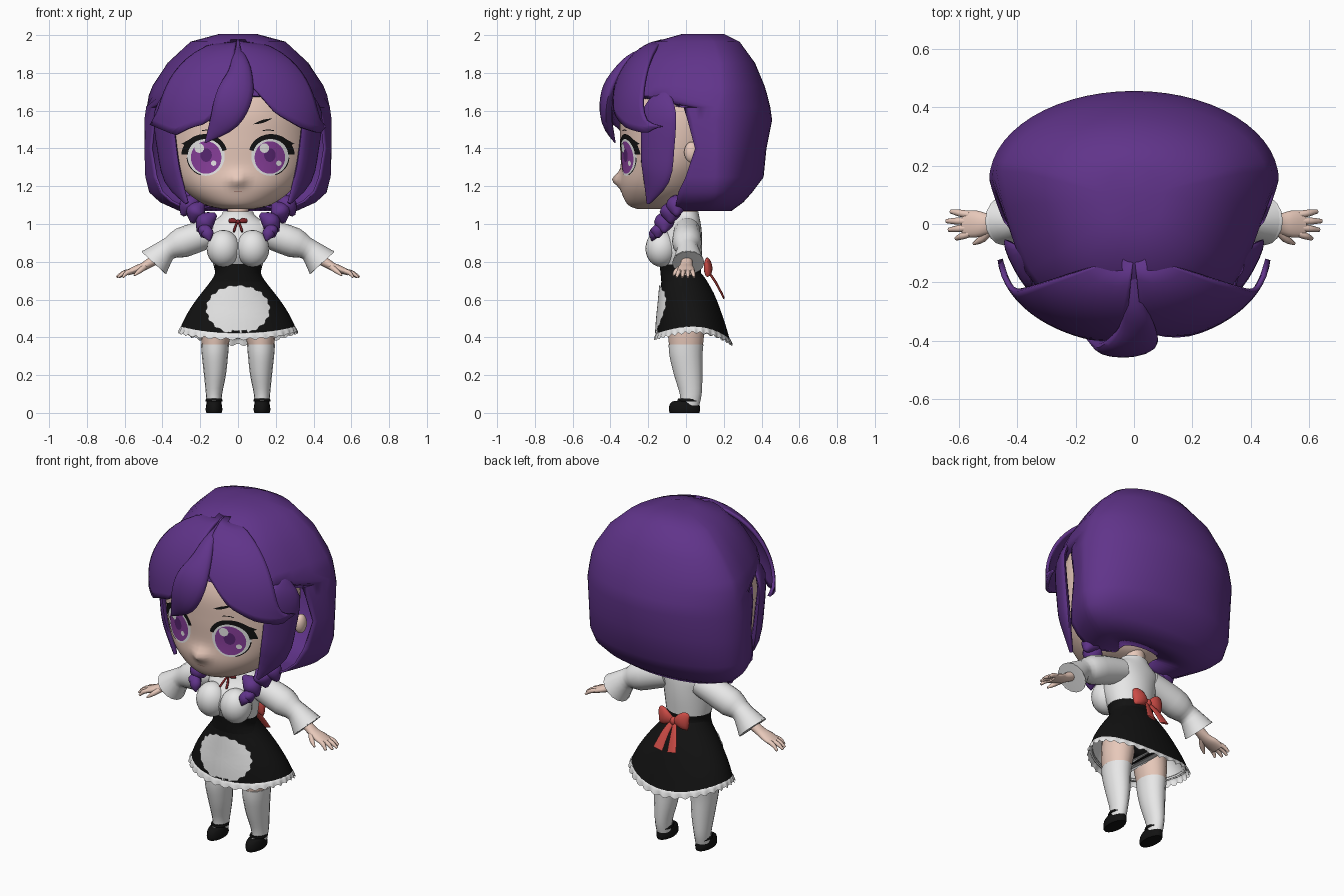
import bpy, bmesh
from math import sin, cos, pi, radians, atan2, acos, sqrt, exp
from mathutils import Vector
from mathutils.bvhtree import BVHTree

if "Cube" in bpy.data.objects:
    bpy.data.objects.remove(bpy.data.objects["Cube"])


def material(name, r, g, b):
    m = bpy.data.materials.new(name)
    m.use_nodes = True
    m.diffuse_color = (r, g, b, 1)
    m.node_tree.nodes["Principled BSDF"].inputs["Base Color"].default_value = (r, g, b, 1)
    return m


HAIR = material("hair purple", .118, .034, .255)
SKIN = material("skin", .80, .58, .49)
WHITE = material("white cloth", .82, .82, .82)
BLACK = material("black cloth", .006, .006, .006)
RED = material("bow red", .60, .07, .06)
WINE = material("ribbon dark red", .24, .02, .025)
IRIS = material("iris purple", .25, .05, .33)
PUPIL = material("pupil purple", .10, .02, .17)
LIP = material("lip brown", .50, .29, .24)


def grid(name, rows, mat, loop=True, cap=True, mirror=False, thick=0, face_front=False):
    """Skin rows of points into a smooth object."""
    bm = bmesh.new()
    vs = [[bm.verts.new(p) for p in r] for r in rows]
    for a, b in zip(vs, vs[1:]):
        for i in range(len(a) - (not loop)):
            j = (i + 1) % len(a)
            bm.faces.new((a[i], a[j], b[j], b[i]))
    if cap:
        bm.faces.new(vs[0][::-1])
        bm.faces.new(vs[-1])
    bmesh.ops.remove_doubles(bm, verts=bm.verts, dist=1e-5)
    bmesh.ops.recalc_face_normals(bm, faces=bm.faces)
    if face_front and sum(f.normal.y for f in bm.faces) > 0:
        bmesh.ops.reverse_faces(bm, faces=bm.faces)
    me = bpy.data.meshes.new(name)
    bm.to_mesh(me)
    bm.free()
    me.materials.append(mat)
    me.shade_smooth()
    me.set_sharp_from_angle(angle=radians(55))
    o = bpy.data.objects.new(name, me)
    bpy.context.collection.objects.link(o)
    if thick:
        m = o.modifiers.new("thickness", 'SOLIDIFY')
        m.thickness, m.offset = thick, 0
    if mirror:
        o.modifiers.new("mirror", 'MIRROR').use_mirror_merge = False
    return o


def spline(pts, k):
    """Catmull-Rom interpolation of tuples."""
    out, n = [], len(pts)
    for i in range(n - 1):
        a, b, c, d = (pts[max(0, min(n - 1, i + q))] for q in (-1, 0, 1, 2))
        for s in range(k):
            t = s / k
            out.append([.5 * (2*B + (C-A)*t + (2*A-5*B+4*C-D)*t*t + (3*B-A-3*C+D)*t**3)
                        for A, B, C, D in zip(a, b, c, d)])
    return out + [list(pts[-1])]


def tube(name, pts, mat, n=16, k=3, ref=(0, 1, 0), upright=False, **kw):
    """Sweep ellipses (x, y, z, width, thickness); ref is the thickness direction."""
    pts = spline(pts, k)
    ps = [Vector(p[:3]) for p in pts]
    rows = []
    for i, p in enumerate(pts):
        t = Vector((0, 0, 1)) if upright else ps[min(i+1, len(ps)-1)] - ps[max(i-1, 0)]
        side = Vector(ref).cross(t).normalized()
        up = t.normalized().cross(side)
        rows.append([ps[i] + side * (max(p[3], .001) * cos(2*pi*j/n)) + up * (max(p[4], .001) * sin(2*pi*j/n))
                     for j in range(n)])
    return grid(name, rows, mat, **kw)


def loft(name, rows, mat, n=32, k=3, **kw):
    """Upright loft from (height, half width, front y, back y)."""
    return tube(name, [(0, (a + b) / 2, z, w, (b - a) / 2) for z, w, a, b in rows],
                mat, n, k, upright=True, **kw)


def ball(name, c, r, mat, **kw):
    rows = [(c[0], c[1], c[2] - r[2]*cos(pi*i/12), r[0]*sin(pi*i/12), r[1]*sin(pi*i/12)) for i in range(13)]
    return tube(name, rows, mat, 20, 1, upright=True, **kw)


def tree(o):
    return BVHTree.FromPolygons([v.co for v in o.data.vertices], [p.vertices[:] for p in o.data.polygons])


def decal(name, bvh, f, mat, lift, nu=32, nv=4):
    """Thin plate laid on a surface; f(u, v) gives x and z."""
    def put(x, z):
        loc, nrm = bvh.ray_cast(Vector((x, -2, z)), Vector((0, 1, 0)))[:2]
        if loc is None:
            loc, nrm = bvh.find_nearest(Vector((x, -.3, z)))[:2]
        return loc + nrm * (lift if nrm.y < 0 else -lift)
    rows = [[put(*f(u / nu, v / nv)) for u in range(nu + 1)] for v in range(nv + 1)]
    return grid(name, rows, mat, loop=False, cap=False, face_front=True)


def disc(cx, cz, rx, rz, lo=0, a0=0, a1=360, wave=0, flip=1, wing=0):
    """Ellipse, ring or arc; wing thickens it towards its start."""
    def f(u, v):
        a = radians(a0 + (a1 - a0) * u)
        r = (lo + (1 - lo) * v) * (1 + wave * v**4 * sin(18 * a)) + wing * v * (1 - u)
        return cx + flip * rx * r * cos(a), cz + rz * r * sin(a)
    return f


# Head with a small nose
head = loft("head", [(1.08, .09, -.26, 0), (1.1, .17, -.305, .05), (1.15, .25, -.335, .1), (1.22, .315, -.35, .15),
                     (1.32, .365, -.345, .2), (1.45, .385, -.35, .25), (1.6, .38, -.345, .26),
                     (1.72, .33, -.29, .24), (1.82, .2, -.15, .15)], SKIN, 64, 5)
for v in head.data.vertices:
    if v.co.y < 0:
        v.co.y -= .042 * exp(-(v.co.x / .04)**2 - ((v.co.z - 1.235) / .035)**2)
ball("ears", (.39, .03, 1.38), (.03, .04, .055), SKIN, mirror=True)
loft("neck", [(.98, .055, -.05, .06), (1.14, .055, -.05, .06)], SKIN)

# Painted face
face = tree(head)
for s, side in ((1, "left"), (-1, "right")):
    x = .17 * s
    decal(side + "_eye_white", face, disc(x, 1.36, .1, .105), WHITE, .002)
    decal(side + "_iris", face, disc(x - .003 * s, 1.352, .08, .086), IRIS, .004)
    decal(side + "_pupil", face, disc(x - .003 * s, 1.365, .03, .036), PUPIL, .0055)
    decal(side + "_large_glint", face, disc(x - .032, 1.402, .025, .025), WHITE, .007)
    decal(side + "_small_glint", face, disc(x + .043, 1.322, .014, .014), WHITE, .007)
    decal(side + "_lashes", face, disc(x, 1.365, .115, .106, .8, 2, 165, flip=s, wing=.1), BLACK, .0055)
    decal(side + "_lash_tip", face, lambda u, v: (s * (.25 + .045 * u), 1.405 + .02 * u + v * .045 * (1 - u)),
          BLACK, .005)
    decal(side + "_lower_lashes", face, disc(x, 1.36, .1, .105, .95, 285, 355, flip=s), BLACK, .004)
    decal(side + "_eyelid_fold", face, disc(x - .01 * s, 1.43, .09, .07, .93, 70, 110), BLACK, .003)
    decal(side + "_brow", face, lambda u, v: (s * (.08 + .1 * u), 1.528 + .03 * u + (v - .5) * .016 * sin(pi * u)),
          BLACK, .003)
decal("mouth", face, lambda u, v: ((u - .5) * .044, 1.172 + (v - .5) * .005), LIP, .003)

# Hair shell, open at the face, curling under at the bottom
rows, N = [[(0, .1, 2.0)] * 41], 20
for z, w, yb, yf, end in [(2.0, .1, .2, -.02, None), (1.96, .25, .28, -.16, None), (1.85, .37, .36, -.27, None),
                          (1.73, .45, .41, -.33, None), (1.68, .47, .425, -.34, None), (1.62, .48, .44, -.34, -.01),
                          (1.55, .49, .45, -.34, .01), (1.4, .49, .42, -.34, .05), (1.25, .485, .405, -.34, 0),
                          (1.17, .465, .345, -.3, -.04), (1.12, .41, .3, -.25, -.05), (1.075, .31, .24, -.2, -.06),
                          (1.1, .12, .1, -.06, -.02)]:
    cy = min(.15, yb * .45)
    A = pi if end is None else acos(-((cy - end) / (cy - yf))**1.25)
    row = []
    for i in range(-N, N + 1):
        # even steps round the back, the rest gathered towards the opening
        t = abs(i) / N
        a = 1.45 * t / .65 if t < .65 else 1.45 + (A - 1.45) * (t - .65) / .35
        p, d = (1, yb - cy) if cos(a) > 0 else (.8, cy - yf)
        y = cy + d * abs(cos(a))**p * (1 if cos(a) > 0 else -1)
        taper = 1 - .09 * min(1, max(0, (cy - y) / .15))
        row.append((w * taper * abs(sin(a))**p * (1 if i > 0 else -1), y, z))
    rows.append(row)
grid("hair_shell", rows, HAIR, loop=False, cap=False, thick=.012)


# Fringe halves with a swept lower edge
def edge_height(edge, x):
    for (x0, z0), (x1, z1) in zip(edge, edge[1:]):
        if x <= x1:
            return z0 + (z1 - z0) * max(0, (x - x0) / (x1 - x0))
    return edge[-1][1]


for s, name, edge in ((1, "fringe_left", [(.04, 1.76), (.09, 1.72), (.2, 1.585), (.33, 1.51), (.43, 1.48), (.47, 1.53)]),
                      (-1, "fringe_right", [(0, 1.68), (.1, 1.6), (.17, 1.53), (.25, 1.51), (.33, 1.47), (.47, 1.53)])):
    rows = []
    for j in range(15):
        v, row = j / 14, []
        for i in range(17):
            a = radians(4 + (60 + 22 * v**9) * i / 16)
            z = 1.968 + (edge_height(edge, .46 * sin(a)) - 1.968) * v
            f = sqrt(1 - (max(0, z - 1.55) / .42)**2)
            row.append((s * .46 * f * sin(a), -.1 - .305 * f * cos(a), z))
        rows.append(row)
    grid(name, rows, HAIR, loop=False, cap=False, thick=.018)
tube("centre_lock", [(0, -.12, 1.945, .01, .01), (.005, -.27, 1.89, .035, .022), (.01, -.36, 1.8, .065, .03),
                     (-.015, -.415, 1.69, .095, .035), (-.07, -.42, 1.56, .08, .03), (-.175, -.375, 1.43, .003, .003)],
     HAIR, ref=(0, -1, 0), k=4)
tube("side_locks", [(.37, -.1, 1.71, .02, .01), (.395, -.14, 1.6, .1, .02), (.375, -.15, 1.4, .1, .025),
                    (.345, -.16, 1.25, .085, .025), (.27, -.2, 1.11, .01, .01)], HAIR, ref=(.88, -.48, 0), mirror=True)

# Short braids resting on the chest
for i, (x, y, z, r) in enumerate([(.265, -.05, 1.1, .062), (.21, -.08, 1.065, .066), (.18, -.115, 1.01, .06),
                                  (.165, -.15, .965, .042)]):
    lean = .03 if i % 2 else -.015
    tube(f"braid_knots_{i + 1}", [(x - r * .8 + lean, y, z + r * .7, .012, .012), (x + lean * .4, y, z, r * .85, r * .9),
                                  (x + r * .5, y, z - r * .9, .01, .01)], HAIR, k=4, mirror=True)
tube("braid_ends", [(.17, -.15, .975, .025, .025), (.16, -.17, .945, .032, .028), (.15, -.18, .91, .003, .003)],
     HAIR, mirror=True)

# Blouse and sleeves
loft("blouse", [(1.065, .08, -.065, .065), (1.04, .095, -.07, .07), (.99, .16, -.09, .08), (.93, .155, -.145, .085),
                (.86, .148, -.175, .085), (.78, .13, -.135, .08)], WHITE)
ball("bust", (.078, -.13, .87), (.088, .085, .098), WHITE, mirror=True)
tube("sleeves", [(.1, .005, .965, .07, .07), (.2, .005, .935, .078, .075), (.3, .005, .9, .08, .078),
                 (.355, .005, .875, .06, .06), (.39, .01, .853, .062, .062), (.445, .012, .795, .088, .085),
                 (.43, .012, .81, .078, .075), (.38, .01, .858, .03, .03)], WHITE, mirror=True, k=2)

# Hands
tube("forearms", [(.38, .01, .85, .03, .03), (.45, .005, .805, .027, .03), (.5, 0, .775, .022, .036),
                  (.54, 0, .76, .02, .046), (.585, 0, .742, .015, .046)], SKIN, mirror=True)
for i, (y0, x, y1) in enumerate([(-.033, .61, -.05), (-.012, .635, -.02), (.01, .643, .01), (.032, .628, .043)]):
    tube(f"fingers_{i + 1}", [(.565, y0, .751, .013, .013), ((x + .57) / 2, (y0 + y1) / 2, .741, .012, .012),
                              (x, y1, .718, .006, .007)], SKIN, 8, mirror=True)
tube("thumbs", [(.49, -.015, .775, .016, .016), (.52, -.05, .752, .014, .014), (.55, -.068, .728, .005, .005)],
     SKIN, 8, ref=(0, 0, 1), mirror=True)

# Corset, skirt, lining and ruffled hem
loft("corset", [(.79, .132, -.14, .08), (.74, .122, -.135, .08), (.69, .145, -.13, .1), (.66, .158, -.125, .1)], BLACK)


def drape(o, wave=0):
    for v in o.data.vertices:
        a = atan2((v.co.y - .035) / .19, v.co.x / .3)
        w = min(1, max(0, (.62 - v.co.z) / .16))
        ruffle = wave * min(1, max(0, (.458 - v.co.z) / .03))
        v.co.x *= 1 + ruffle * sin(32 * a)
        v.co.y *= 1 + ruffle * sin(32 * a)
        v.co.z += .3 * ruffle * cos(32 * a) - w * (.05 + .015 * sin(a)) * sin(a)**2
    return o


SKIRT = [(.74, .12, -.125, .08), (.7, .142, -.13, .11), (.6, .22, -.14, .165), (.52, .272, -.15, .205),
         (.455, .303, -.155, .232)]
skirt = drape(loft("skirt", SKIRT, BLACK, 48, cap=False))
drape(loft("skirt_lining", [(z, w - .012, a + .012, b - .012) for z, w, a, b in SKIRT[1:]], WHITE, 48, cap=False))
drape(loft("hem_ruffle", [(.465, .285, -.14, .218), (.455, .304, -.158, .234), (.425, .313, -.168, .243)],
           WHITE, 192, cap=False), .02)
decal("apron", tree(skirt), disc(0, .546, .164, .128, wave=.03), WHITE, .009, 144, 8)

# Hips, legs, stockings and shoes
loft("underwear", [(.44, .04, -.06, .08), (.48, .13, -.095, .105), (.58, .145, -.1, .11), (.66, .12, -.1, .08)], BLACK)
tube("thighs", [(.105, 0, .53, .088, .1), (.116, 0, .43, .082, .097), (.122, 0, .345, .068, .088)],
     SKIN, upright=True, mirror=True)
tube("stockings", [(.122, 0, .362, .074, .092), (.122, 0, .3, .069, .087), (.122, .012, .2, .058, .075),
                   (.127, .025, .1, .043, .058), (.127, .02, .04, .038, .05)], WHITE, upright=True, mirror=True)
ball("stocking_feet", (.127, -.02, .036), (.036, .058, .032), WHITE, mirror=True)
tube("shoes", [(.127, -.008, 0, .04, .078), (.127, -.008, .015, .044, .083), (.127, -.008, .04, .042, .08),
               (.127, -.005, .058, .037, .07), (.127, 0, .064, .03, .058)], BLACK, upright=True, mirror=True)
tube("shoe_straps", [(.127, .015, .06, .044, .056), (.127, .013, .068, .045, .058), (.127, .013, .075, .042, .055)],
     BLACK, upright=True, mirror=True)

# Neck ribbon
ball("ribbon_knot", (0, -.096, 1.012), (.011, .012, .011), WINE)
tube("ribbon_loops", [(.004, -.094, 1.012, .005, .005), (.028, -.094, 1.018, .014, .008), (.048, -.088, 1.016, .009, .005)],
     WINE, 10, mirror=True)
tube("ribbon_tails", [(.004, -.096, 1.01, .005, .005), (.014, -.116, .985, .006, .006), (.022, -.14, .96, .006, .006)],
     WINE, 8, mirror=True)

# Large bow at the back of the waist
ball("back_bow_knot", (0, .115, .755), (.02, .02, .024), RED)
tube("back_bow_loops", [(.008, .11, .755, .016, .014), (.045, .12, .765, .042, .02), (.08, .112, .772, .052, .018),
                        (.096, .108, .772, .036, .008)], RED, mirror=True)
tube("back_bow_tails", [(.01, .12, .745, .014, .006), (.028, .158, .69, .022, .006), (.045, .2, .61, .03, .005)],
     RED, 10, mirror=True)
